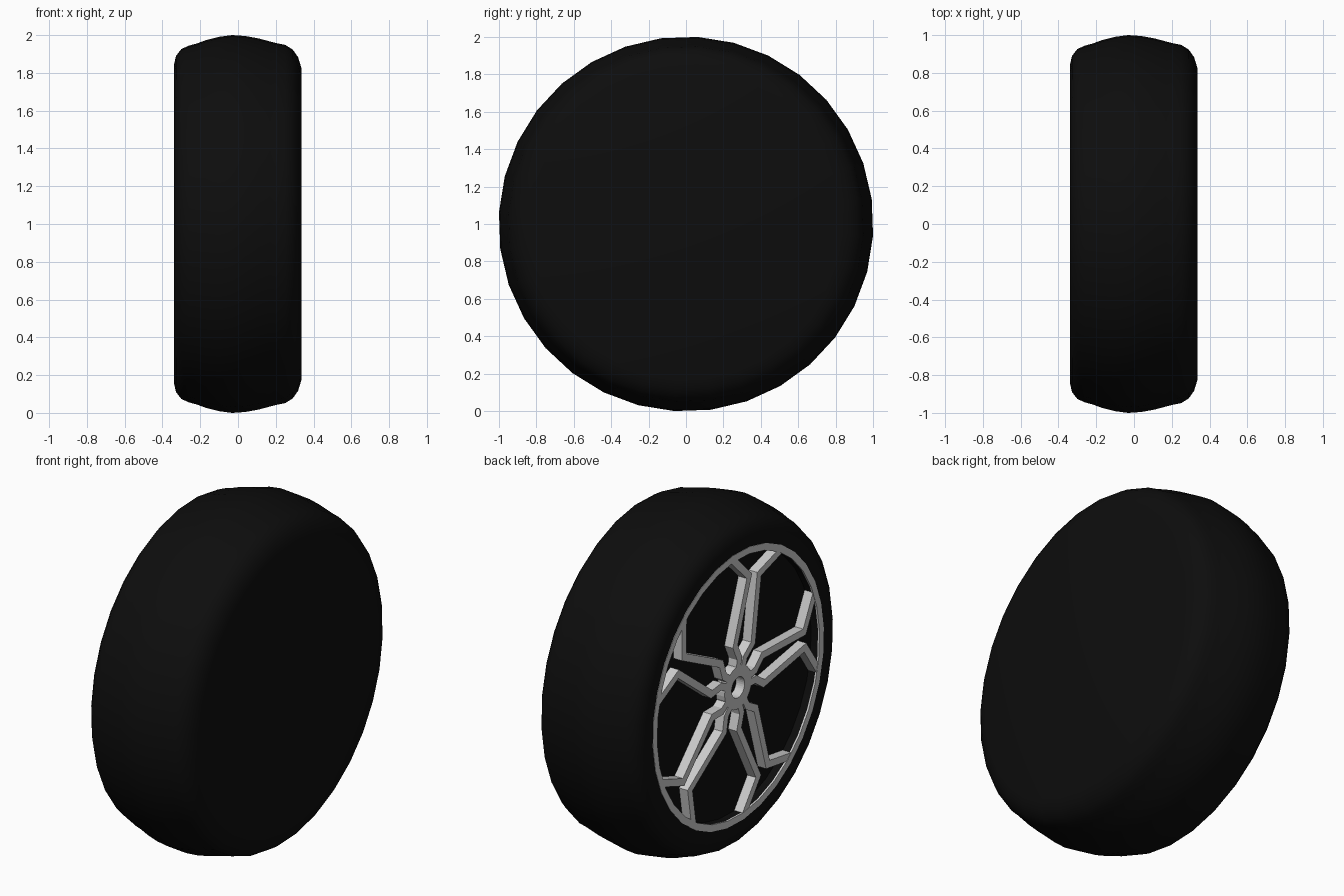
import bpy, bmesh, math
from mathutils import Vector

if "Cube" in bpy.data.objects:
    bpy.data.objects.remove(bpy.data.objects["Cube"])

SEG = 32                      # sides of the wheel
OFFSET = math.radians(7.7)    # turn of the polygon
FACE = -0.338                 # outer wheel face
DEPTH = 0.055                 # thickness of spokes

black = bpy.data.materials.new("rubber")
black.diffuse_color = (0.004, 0.004, 0.004, 1)
black.use_nodes = True
black.node_tree.nodes["Principled BSDF"].inputs["Base Color"].default_value = black.diffuse_color


def finish(bm, name, mat=None):
    bmesh.ops.remove_doubles(bm, verts=bm.verts, dist=1e-5)
    bmesh.ops.recalc_face_normals(bm, faces=bm.faces)
    me = bpy.data.meshes.new(name)
    bm.to_mesh(me)
    bm.free()
    ob = bpy.data.objects.new(name, me)
    bpy.context.collection.objects.link(ob)
    if mat:
        me.materials.append(mat)
    return ob


def lathe(name, profile, closed=False, mat=None):
    """Revolve (x, radius) points about the wheel axle."""
    bm = bmesh.new()
    rings = []
    for x, r in profile:
        rings.append([bm.verts.new((x, r * math.cos(OFFSET + math.tau * i / SEG),
                                    1 + r * math.sin(OFFSET + math.tau * i / SEG)))
                      for i in range(SEG)])
    pairs = list(zip(rings, rings[1:]))
    if closed:
        pairs.append((rings[-1], rings[0]))
    else:
        bm.faces.new(rings[0])
        bm.faces.new(rings[-1])
    for a, b in pairs:
        for i in range(SEG):
            j = (i + 1) % SEG
            bm.faces.new((a[i], a[j], b[j], b[i]))
    return finish(bm, name, mat)


def strip(path, width):
    """Left and right edge points of a mitred bar."""
    pts = [Vector(p) for p in path]
    left, right = [], []
    for i, p in enumerate(pts):
        d0 = (p - pts[i - 1]).normalized() if i else None
        d1 = (pts[i + 1] - p).normalized() if i < len(pts) - 1 else None
        d0, d1 = d0 or d1, d1 or d0
        n0, n1 = Vector((-d0.y, d0.x)), Vector((-d1.y, d1.x))
        m = (n0 + n1).normalized()
        m *= width / 2 / max(m.dot(n0), 0.4)
        left.append(p + m)
        right.append(p - m)
    return left, right


# Tyre: recessed disc, rounded shoulders, crowned tread, flat inner side
tyre = lathe("tyre", [
    (FACE + DEPTH, 0.755), (FACE + 0.001, 0.755), (FACE, 0.85), (-0.328, 0.892),
    (-0.30, 0.928), (-0.26, 0.946), (-0.22, 0.957), (-0.17, 0.975), (-0.10, 0.993),
    (-0.03, 1.002), (0.04, 0.997), (0.11, 0.984), (0.17, 0.968), (0.20, 0.96),
    (0.25, 0.95), (0.29, 0.925), (0.318, 0.885), (0.335, 0.83)], mat=black)
bpy.ops.object.select_all(action='DESELECT')
tyre.select_set(True)
bpy.context.view_layer.objects.active = tyre
bpy.ops.object.shade_smooth_by_angle(angle=math.radians(40))

# Rim ring and hub
lathe("rim_ring", [(FACE - 0.002, 0.752), (FACE - 0.002, 0.792),
                   (FACE + 0.008, 0.792), (FACE + 0.008, 0.752)], closed=True)
lathe("hub", [(FACE, 0.06), (FACE, 0.125),
              (FACE + DEPTH, 0.125), (FACE + DEPTH, 0.06)], closed=True)

# Five forked twin-bar spokes
BAR = [(0.022, 0.10), (0.028, 0.165), (0.085, 0.235), (0.047, 0.62), (0.232, 0.73)]
for k in range(5):
    bm = bmesh.new()
    phi = math.radians(14 + 72 * k)
    c, s = math.cos(phi), math.sin(phi)
    for side in (1, -1):
        left, right = strip([(t * side, r) for t, r in BAR], 0.042)

        def place(p, x):
            return bm.verts.new((x, -(p.x * c + p.y * s), 1 - p.x * s + p.y * c))

        rows = [[place(l, FACE), place(r, FACE), place(r, FACE + DEPTH),
                 place(l, FACE + DEPTH)] for l, r in zip(left, right)]
        bm.faces.new(rows[0])
        bm.faces.new(rows[-1])
        for a, b in zip(rows, rows[1:]):
            for i in range(4):
                j = (i + 1) % 4
                bm.faces.new((a[i], a[j], b[j], b[i]))
    finish(bm, f"spoke_{k + 1}")
